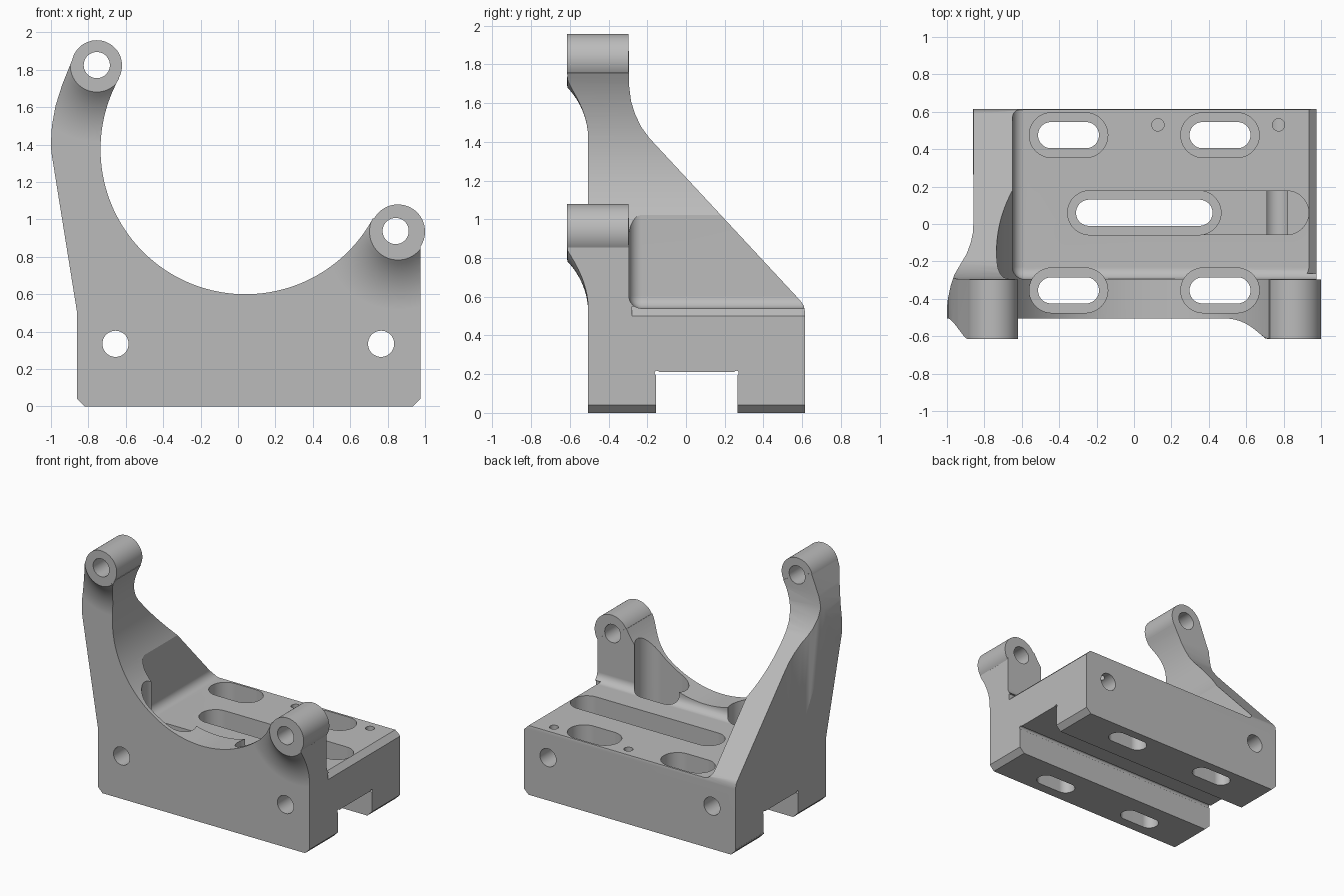
import bpy, bmesh, math
from mathutils import Vector, Matrix

if "Cube" in bpy.data.objects:
    bpy.data.objects.remove(bpy.data.objects["Cube"], do_unlink=True)

grey = bpy.data.materials.new("machined grey")
grey.use_nodes = True
grey.diffuse_color = (0.5, 0.5, 0.5, 1)
grey.node_tree.nodes["Principled BSDF"].inputs["Base Color"].default_value = (0.5, 0.5, 0.5, 1)


def finish(name, bm):
    bmesh.ops.recalc_face_normals(bm, faces=bm.faces)
    mesh = bpy.data.meshes.new(name)
    bm.to_mesh(mesh)
    bm.free()
    mesh.materials.append(grey)
    ob = bpy.data.objects.new(name, mesh)
    bpy.context.collection.objects.link(ob)
    return ob


def prism(name, pts, axis, lo, hi):
    """Extrude a 2D outline along the named axis."""
    place = {"x": lambda p, t: (t, p[0], p[1]),
             "y": lambda p, t: (p[0], t, p[1]),
             "z": lambda p, t: (p[0], p[1], t)}[axis]
    bm = bmesh.new()
    face = bm.faces.new([bm.verts.new(place(p, lo)) for p in pts])
    new = bmesh.ops.extrude_face_region(bm, geom=[face])["geom"]
    shift = Vector(place((0, 0), hi - lo))
    bmesh.ops.translate(bm, vec=shift, verts=[v for v in new if isinstance(v, bmesh.types.BMVert)])
    return finish(name, bm)


def circle(cx, cy, r, n=64):
    return [(cx + r * math.cos(2 * math.pi * i / n), cy + r * math.sin(2 * math.pi * i / n))
            for i in range(n)]


def slot(x0, x1, cy, r, n=24):
    """Outline with two round ends, spanning x0 to x1."""
    right = [(x1 - r + r * math.sin(math.pi * i / n), cy - r * math.cos(math.pi * i / n)) for i in range(n + 1)]
    left = [(x0 + r - r * math.sin(math.pi * i / n), cy + r * math.cos(math.pi * i / n)) for i in range(n + 1)]
    return right + left


def combine(target, tool, operation):
    mod = target.modifiers.new("bool", "BOOLEAN")
    mod.operation, mod.solver, mod.object = operation, "EXACT", tool
    bpy.context.view_layer.objects.active = target
    bpy.ops.object.modifier_apply(modifier=mod.name)
    bpy.data.objects.remove(tool, do_unlink=True)


def cut(tool):
    combine(bracket, tool, "DIFFERENCE")


def flare(cx, cz, r):
    """Concave skirt that blends a boss into the front plate."""
    reach, R, n = 0.275, 0.386, 14
    prof = [(0, -0.45), (r + reach, -0.45)]
    for i in range(n + 1):
        d = 0.268 * i / n
        prof.append((r + reach - d, -0.505 - R + math.sqrt(R * R - d * d)))
    prof.append((0, prof[-1][1]))
    bm = bmesh.new()
    vs = [bm.verts.new((cx + p, y, cz)) for p, y in prof]
    es = [bm.edges.new(e) for e in zip(vs, vs[1:])]
    bmesh.ops.spin(bm, geom=vs + es, cent=(cx, 0, cz), axis=(0, 1, 0),
                   angle=2 * math.pi, steps=64, use_merge=True)
    bmesh.ops.remove_doubles(bm, verts=bm.verts, dist=0.0005)
    return finish("boss_flare", bm)


bosses = [(-0.755, 1.823, 0.135), (0.855, 0.935, 0.145)]

# Side silhouette: front plate, sloped gusset and base
bracket = prism("bracket", [(-.505, -.2), (.615, -.2), (.615, .52), (.608, .555), (.59, .58),
                            (-.19, 1.42), (-.23, 1.475), (-.262, 1.54), (-.284, 1.61),
                            (-.295, 1.7), (-.295, 2.2), (-.505, 2.2)], "x", -2, 2)
for b in bosses:
    combine(bracket, flare(*b), "UNION")

# Front silhouette
outline = [(-.82, 0), (-.86, .04), (-.86, .5), (-.998, 1.36), (-1, 1.41), (-.995, 1.5),
           (-.975, 1.61), (-.94, 1.72), (-.88, 1.87), (-.755, 1.823), (-.637, 1.757),
           (.04, 1.375), (.727, 1.004), (.855, .935), (.975, .87), (.975, .04), (.935, 0)]
combine(bracket, prism("front_outline", outline, "y", -1, 1), "INTERSECT")

# Deck pocket with filleted inside corners
pocket = prism("pocket", [(-.65, -.295), (2, -.295), (2, 1.5), (-.65, 1.5)], "z", .54, 3)
bm = bmesh.new()
bm.from_mesh(pocket.data)
inner = []
for e in bm.edges:
    low = [all(v.co.x < 0 for v in e.verts), all(v.co.y < 0 for v in e.verts),
           all(v.co.z < 1 for v in e.verts)]
    if sum(low) == 2:
        inner.append(e)
bmesh.ops.bevel(bm, geom=inner, offset=.065, segments=8, profile=.5, affect="EDGES")
bm.to_mesh(pocket.data)
bm.free()
cut(pocket)

# Chamfer on the deck's outer edge
cut(prism("deck_chamfer", [(.925, .55), (.985, .49), (1.2, .49), (1.2, .55)], "y", -.28, 1))

# Outer gusset wall, blended into the arm
cut(prism("gusset_side", [(-2, -.49), (-1.005, -.49), (-.995, -.4), (-.98, -.33), (-.96, -.27),
                          (-.925, -.21), (-.895, -.16), (-.873, -.1), (-.862, -.05),
                          (-.859, 0), (-.859, 1), (-2, 1)], "z", .05, 3))

# Large round seat
cut(prism("seat_bore", circle(.04, 1.375, .775, 160), "y", -1, 1))

# Bosses with their holes
for cx, cz, r in bosses:
    combine(bracket, prism("boss", circle(cx, cz, r), "y", -.615, -.298), "UNION")
cut(prism("upper_hole", circle(-.755, 1.825, .07, 48), "y", -1, 1))
cut(prism("lower_hole", circle(.843, .938, .07, 48), "y", -1, 1))

# Channel under the base with corner reliefs
cut(prism("channel", [(-.155, -1), (.265, -1), (.265, .21), (-.155, .21)], "x", -2, 2))
for y in (-.15, .26):
    cut(prism("relief", circle(y, .206, .012, 12), "x", -2, 2))

# Counterbored slots
for y in (-.355, .475):
    for x in (-.35, .46):
        cut(prism("counterbore", slot(x - .21, x + .21, y, .12), "z", .3, 3))
        cut(prism("through_slot", slot(x - .163, x + .163, y, .07), "z", -1, 1))
cut(prism("long_counterbore", slot(-.355, .465, .06, .118), "z", .3, 3))
cut(prism("long_slot", slot(-.31, .42, .06, .07), "z", -1, 1))
cut(prism("shallow_slot", slot(.1, .934, .06, .117), "z", .378, 3))

# Cross holes through the base and small locating holes in the deck
for x in (-.655, .765):
    cut(prism("cross_hole", circle(x, .335, .07, 48), "y", -1, 1))
for x in (.128, .773):
    cut(prism("pin_hole", circle(x, .53, .033, 24), "z", .32, 1))

# Smooth curved faces, keep machined edges crisp
bpy.ops.object.select_all(action="DESELECT")
bracket.select_set(True)
bpy.context.view_layer.objects.active = bracket
bpy.ops.object.shade_smooth_by_angle(angle=math.radians(25))
weighted = bracket.modifiers.new("weighted normals", "WEIGHTED_NORMAL")
weighted.keep_sharp = True
